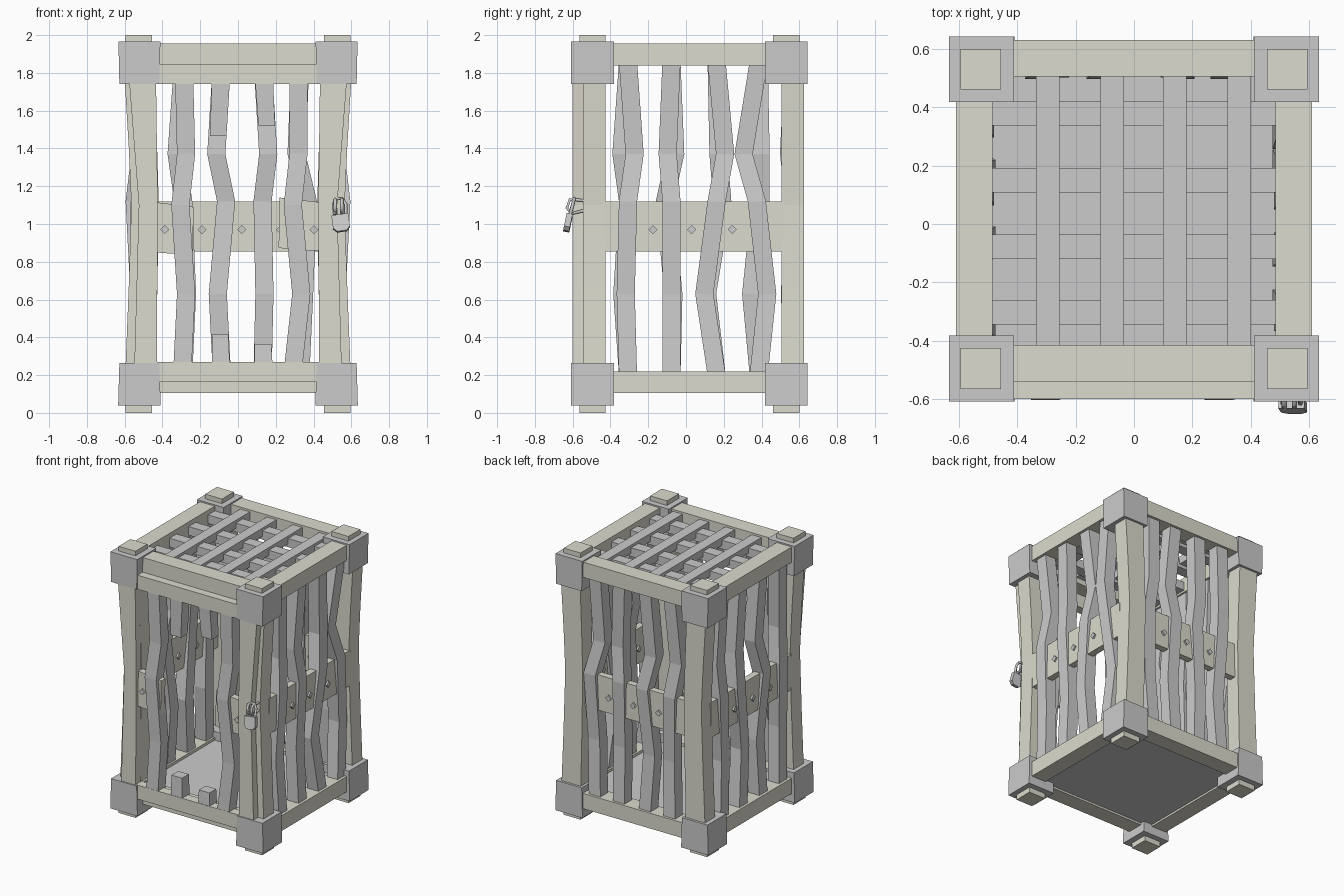
import bpy, bmesh
from math import pi, radians
from mathutils import Vector, Matrix

if "Cube" in bpy.data.objects:
    bpy.data.objects.remove(bpy.data.objects["Cube"])

TAN = bpy.data.materials.new("pale_wood")
TAN.diffuse_color = (0.72, 0.71, 0.62, 1)
TAN.use_nodes = True
TAN.node_tree.nodes["Principled BSDF"].inputs["Base Color"].default_value = TAN.diffuse_color


def finish(name, bm, mat=None):
    bmesh.ops.recalc_face_normals(bm, faces=bm.faces)
    me = bpy.data.meshes.new(name)
    bm.to_mesh(me)
    bm.free()
    ob = bpy.data.objects.new(name, me)
    bpy.context.collection.objects.link(ob)
    if mat:
        me.materials.append(mat)
    return ob


def loft(name, rings, mat=None):
    """Rectangular column through rings of (x, y, z, width_x, width_y)."""
    bm = bmesh.new()
    loops = []
    for x, y, z, w, d in rings:
        loops.append([bm.verts.new((x + sx * w / 2, y + sy * d / 2, z))
                      for sx, sy in ((-1, -1), (1, -1), (1, 1), (-1, 1))])
    for a, b in zip(loops, loops[1:]):
        for i in range(4):
            bm.faces.new((a[i], a[(i + 1) % 4], b[(i + 1) % 4], b[i]))
    bm.faces.new(loops[0])
    bm.faces.new(loops[-1])
    return finish(name, bm, mat)


def box(name, x0, x1, y0, y1, z0, z1, mat=None):
    x, y, w, d = (x0 + x1) / 2, (y0 + y1) / 2, x1 - x0, y1 - y0
    return loft(name, [(x, y, z0, w, d), (x, y, z1, w, d)], mat)


def tube(name, pts, r, sides=6):
    """Faceted rod along a short path."""
    cu = bpy.data.curves.new(name, 'CURVE')
    cu.dimensions = '3D'
    cu.bevel_depth, cu.bevel_resolution, cu.use_fill_caps = r, 1, True
    sp = cu.splines.new('POLY')
    sp.points.add(len(pts) - 1)
    for p, q in zip(sp.points, pts):
        p.co = (*q, 1)
    ob = bpy.data.objects.new(name, cu)
    bpy.context.collection.objects.link(ob)
    return ob


# corner blocks, end caps and bowed posts
for s in (-1, 1):
    for label, cy, py in (("front", -0.495, -0.485), ("back", 0.53, 0.565)):
        for z0, z1, w0, w1 in ((0.04, 0.265, 0.225, 0.212), (1.74, 1.965, 0.212, 0.222)):
            loft("corner_block_" + label, [(s * 0.522, cy, z0, w0, 0.225), (s * 0.522, cy, z1, w1, 0.225)])
        for z0, z1 in ((0, 0.06), (1.95, 2.0)):
            box("end_cap_" + label, s * 0.525 - 0.07, s * 0.525 + 0.07, cy - 0.07, cy + 0.07, z0, z1, TAN)
        loft("post_" + label, [(s * x, py, z, w, 0.12) for z, x, w in
             ((0.2, 0.517, 0.16), (0.65, 0.503, 0.152), (1.1, 0.492, 0.145), (1.4, 0.503, 0.15), (1.8, 0.522, 0.16))], TAN)
    # door stiles in front of the posts
    loft("door_stile", [(s * x, -0.57, z, w, 0.06) for z, x, w in
         ((0.2, 0.49, 0.12), (1.1, 0.475, 0.1), (1.8, 0.507, 0.145))], TAN)

# frame rails, floor and door rails
for z0, z1 in ((0.105, 0.22), (1.84, 1.955)):
    box("front_rail", -0.45, 0.45, -0.54, -0.415, z0, z1, TAN)
    box("back_rail", -0.45, 0.45, 0.505, 0.63, z0, z1, TAN)
    for s in (-1, 1):
        box("side_rail", s * 0.547 - 0.062, s * 0.547 + 0.062, -0.45, 0.45, z0, z1, TAN)
for z0, z1 in ((0.165, 0.27), (1.74, 1.845)):
    box("door_rail", -0.43, 0.43, -0.60, -0.53, z0, z1, TAN)
box("floor", -0.49, 0.49, -0.42, 0.51, 0.12, 0.2)

# roof lattice
for x in (-0.295, -0.075, 0.14, 0.36):
    box("roof_bar_long", x - 0.04, x + 0.04, -0.42, 0.51, 1.88, 1.94)
for y in (0.38, 0.15, -0.078, -0.302):
    box("roof_bar_cross", -0.49, 0.49, y - 0.042, y + 0.042, 1.855, 1.92)

# crooked bars: base position, then sideways shifts at five heights
ZS = (0.2, 0.63, 1.12, 1.37, 1.86)
BULGE = (0, 0.02, -0.005, 0.025, 0)
BW, BD = 0.096, 0.09


def bar(name, axis, base, shifts, depth, inward, zs=ZS):
    rings = []
    for z, s, b in zip(zs, shifts, BULGE):
        u, v = base + s, depth + inward * b
        rings.append((u, v, z, BW, BD) if axis == 'x' else (v, u, z, BD, BW))
    loft(name, rings)


RIGHT = ((-0.307, (0, -0.012, 0, 0.035, 0)), (-0.077, (0, 0, 0, -0.02, 0)),
         (0.162, (0, -0.065, 0.0, 0.045, 0)), (0.385, (0, 0.045, -0.01, -0.08, 0)))
LEFT = ((-0.307, (0, -0.03, 0, -0.035, 0)), (-0.077, (0, 0.01, -0.035, 0.02, 0)),
        (0.162, (0, -0.05, 0.03, 0.01, 0)), (0.385, (0, -0.04, 0.01, 0.01, 0)))
BACK = ((-0.29, (0, 0.02, 0.0, -0.035, 0)), (-0.085, (0, -0.022, 0.022, -0.03, 0)),
        (0.13, (0, 0.01, 0, 0.03, 0)), (0.33, (0, 0.02, 0.04, -0.02, 0)))
for b, s in RIGHT:
    bar("right_bar", 'y', b, s, 0.545, -1)
for b, s in LEFT:
    bar("left_bar", 'y', b, s, -0.545, 1)
for b, s in BACK:
    bar("back_bar", 'x', b, s, 0.567, -1)

# door bars: two whole, two snapped into stubs
DZ = (0.22, 0.63, 1.1, 1.37, 1.78)
bar("door_bar_left", 'x', -0.295, (0, 0.02, -0.01, 0.02, 0.01), -0.555, 0.5, DZ)
bar("door_bar_right", 'x', 0.30, (-0.01, 0.035, -0.01, 0.02, 0.02), -0.555, 0.5, DZ)
for x, lo, hi, lean in ((-0.09, 0.415, 1.465, -0.015), (0.137, 0.365, 1.52, 0.015)):
    loft("door_stub_bottom", [(x, -0.555, 0.22, BW, BD), (x - 0.005, -0.55, lo, 0.088, 0.08)])
    loft("door_stub_top", [(x + lean, -0.55, hi, 0.088, 0.08), (x, -0.555, 1.78, BW, BD)])

# middle bands with diamond studs
ROT = Matrix.Rotation(pi / 4, 4, 'Y')


def stud(axis, u, v, length):
    bm = bmesh.new()
    m = Matrix.Diagonal((0.034, length, 0.034, 1))
    bmesh.ops.create_cube(bm, size=1, matrix=ROT @ m)
    if axis == 'y':
        bm.transform(Matrix.Rotation(pi / 2, 4, 'Z'))
        bm.transform(Matrix.Translation((v, u, 0.97)))
    else:
        bm.transform(Matrix.Translation((u, v, 0.97)))
    finish("band_stud", bm)


box("back_band", -0.44, 0.44, 0.54, 0.59, 0.855, 1.12, TAN)
for s in (-1, 1):
    box("side_band", s * 0.545 - 0.025, s * 0.545 + 0.025, -0.44, 0.52, 0.855, 1.12, TAN)
    for y in (-0.175, 0.03, 0.245):
        stud('y', y, s * 0.545, 0.075)
for x in (-0.19, 0.02, 0.225):
    stud('x', x, 0.565, 0.075)
for x in (-0.388, 0.402):
    stud('x', x, -0.55, 0.075)


def broken_band(name, profile):
    """Splintered plank extruded from its front outline."""
    bm = bmesh.new()
    f = bm.faces.new([bm.verts.new((x, -0.575, z)) for x, z in profile])
    ext = bmesh.ops.extrude_face_region(bm, geom=[f])["geom"]
    for v in ext:
        if isinstance(v, bmesh.types.BMVert):
            v.co.y += 0.05
    finish(name, bm, TAN)


broken_band("broken_band_left", [(-0.44, 0.85), (-0.24, 0.835), (-0.235, 1.09), (-0.30, 1.10), (-0.44, 1.115)])
broken_band("broken_band_right", [(0.44, 0.86), (0.30, 0.86), (0.215, 0.875), (0.22, 1.14), (0.30, 1.13), (0.44, 1.115)])

# staple and hanging padlock
for x in (0.515, 0.55):
    tube("staple", [(x, -0.545, 1.07), (x, -0.605, 1.055), (x, -0.63, 1.085), (x, -0.615, 1.13), (x, -0.545, 1.125)], 0.009)
tube("padlock_shackle", [(0.512, -0.615, 1.05), (0.508, -0.598, 1.11), (0.525, -0.592, 1.135),
                         (0.552, -0.592, 1.135), (0.57, -0.598, 1.105), (0.57, -0.615, 1.045)], 0.009)
bm = bmesh.new()
bmesh.ops.create_cube(bm, size=1, matrix=Matrix.Diagonal((0.09, 0.032, 0.09, 1)))
bmesh.ops.bevel(bm, geom=[e for e in bm.edges if abs(e.verts[0].co.y - e.verts[1].co.y) > 0.01
                          and e.verts[0].co.z < 0], offset=0.02, segments=1, affect='EDGES')
bm.transform(Matrix.Translation((0.545, -0.625, 1.005)) @ Matrix.Rotation(radians(-8), 4, 'Y')
             @ Matrix.Rotation(radians(-12), 4, 'X'))
finish("padlock_body", bm)
